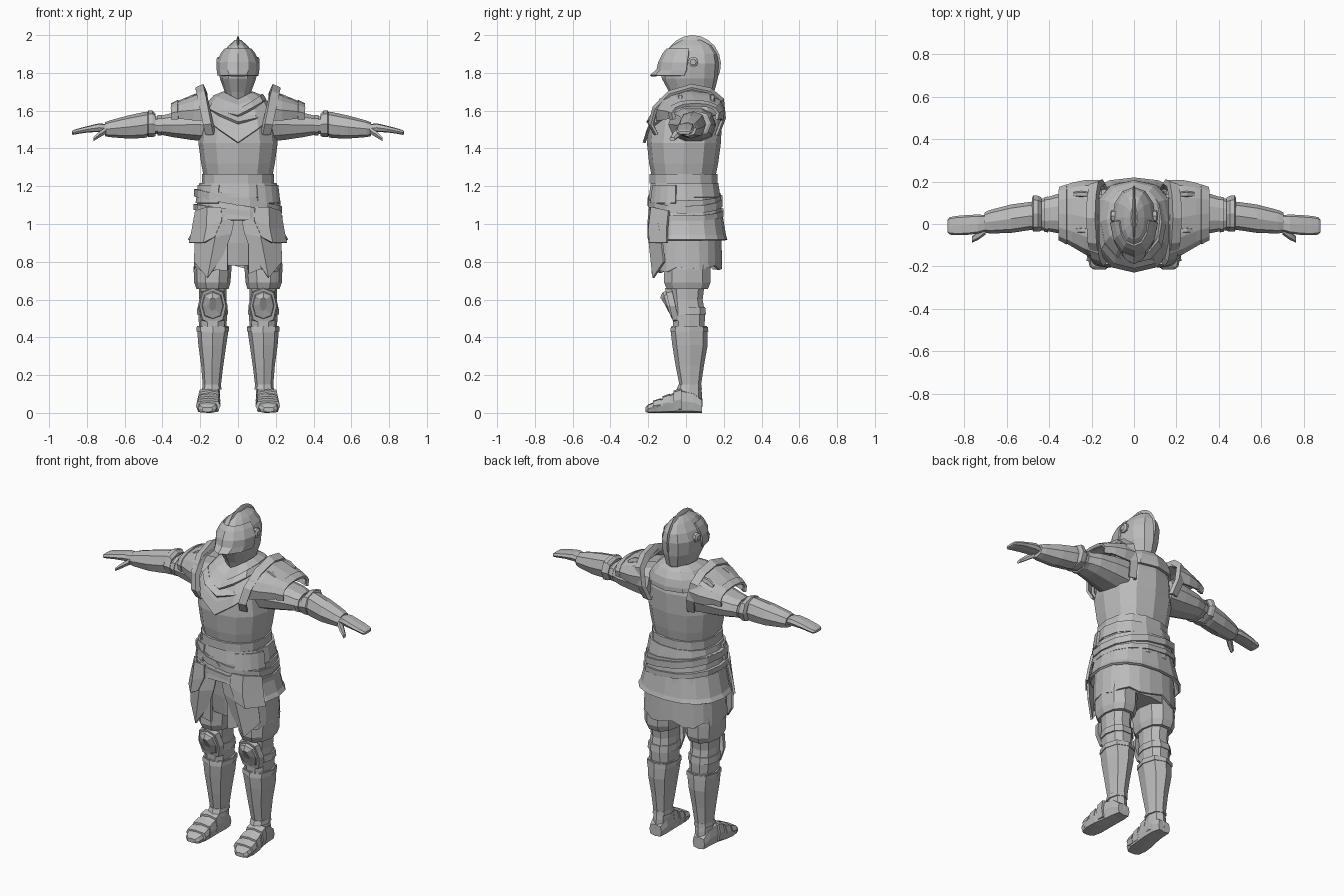
import bpy, bmesh, math
from math import sin, cos, pi

steel = bpy.data.materials.new("steel grey")
steel.diffuse_color = (0.5, 0.5, 0.5, 1)


def ring(axis, t, a0, a1, b0, b1, n=12, arc=(0, 2 * pi), power=0.85, off=None):
    """Squarish oval across an axis; off(angle) shifts points along that axis."""
    full = arc[1] - arc[0] > 6.2
    pts = []
    for i in range(n):
        w = arc[0] + (arc[1] - arc[0]) * i / (n if full else n - 1)
        c, s = cos(w), sin(w)
        a = (a0 + a1) / 2 + (a1 - a0) / 2 * math.copysign(abs(c) ** power, c)
        b = (b0 + b1) / 2 + (b1 - b0) / 2 * math.copysign(abs(s) ** power, s)
        u = t + (off(w) if off else 0)
        pts.append({'z': (a, b, u), 'x': (u, a, b), 'y': (a, u, b)}[axis])
    return pts


def skin(name, rings, closed=True, caps=True, thick=0, mirror=False):
    bm = bmesh.new()
    rows = [[bm.verts.new(p) for p in r] for r in rings]
    n = len(rows[0])
    for r, q in zip(rows, rows[1:]):
        for i in range(n if closed else n - 1):
            j = (i + 1) % n
            bm.faces.new((r[i], r[j], q[j], q[i]))
    if caps:
        bm.faces.new(rows[0][::-1])
        bm.faces.new(rows[-1])
    bmesh.ops.recalc_face_normals(bm, faces=bm.faces)
    me = bpy.data.meshes.new(name)
    bm.to_mesh(me)
    bm.free()
    me.materials.append(steel)
    ob = bpy.data.objects.new(name, me)
    bpy.context.collection.objects.link(ob)
    if thick:
        m = ob.modifiers.new("thickness", 'SOLIDIFY')
        m.thickness, m.offset = thick, 0
    if mirror:
        ob.modifiers.new("mirror", 'MIRROR')
    return ob


def loft(name, axis, secs, n=12, mirror=False, power=0.85, off=None):
    return skin(name, [ring(axis, *s, n=n, power=power, off=off) for s in secs], mirror=mirror)


def band(name, z0, z1, x, y0, y1, tilt=0.0, grow=0.0, thick=0.02):
    """Belt or skirt lame around the waist."""
    f = lambda w: tilt * cos(w)
    skin(name, [ring('z', z1, -x, x, y0, y1, 14, off=f),
                ring('z', z0, -x - grow, x + grow, y0 - grow, y1 + grow, 14, off=f)],
         caps=False, thick=thick)


def vee(w):
    """1 at the centre front, falling in a straight V to 0 at the sides."""
    return 1 - abs(cos(w)) if sin(w) < 0 else 0


# Torso
loft("breastplate", 'z', [
    (1.12, -.17, .17, -.165, .15), (1.22, -.175, .175, -.175, .15), (1.32, -.195, .195, -.195, .17),
    (1.43, -.21, .21, -.207, .185), (1.55, -.19, .19, -.195, .19), (1.63, -.14, .14, -.12, .17),
    (1.66, -.07, .07, -.07, .1)])
skin("scarf", [
    ring('z', 1.695, -.075, .075, -.07, .13, off=lambda w: -.04 * vee(w)),
    ring('z', 1.675, -.125, .125, -.12, .165, off=lambda w: -.05 * vee(w)),
    ring('z', 1.64, -.155, .155, -.165, .19, off=lambda w: -.07 * vee(w)),
    ring('z', 1.60, -.18, .18, -.2, .2, off=lambda w: -.10 * vee(w)),
    ring('z', 1.575, -.19, .19, -.222, .2, off=lambda w: -.145 * vee(w))],
    caps=False, thick=.015)
for k, (z, t) in enumerate([(1.66, .025), (1.625, -.02)]):
    f = lambda w: -.06 * vee(w) + t * cos(w)
    g = .025 * k
    skin("scarf_fold_%d" % (k + 1), [
        ring('z', z, -.125 - g, .125 + g, -.145 - g, .165 + g, off=f),
        ring('z', z - .03, -.145 - g, .145 + g, -.18 - g, .17 + g, off=f)], caps=False, thick=.016)

# Head
loft("helmet", 'z', [
    (1.65, -.05, .05, -.07, .12), (1.70, -.07, .07, -.09, .15), (1.77, -.096, .096, -.128, .168),
    (1.85, -.104, .104, -.137, .175), (1.90, -.084, .084, -.115, .165), (1.945, -.05, .05, -.075, .135),
    (1.975, -.015, .015, -.02, .08)], power=.95)
arc = (pi * 1.02, pi * 1.98)
skin("visor", [
    ring('z', 1.785, -.104, .104, -.187, .18, 7, arc, 1.2),
    ring('z', 1.815, -.108, .108, -.152, .18, 7, arc, 1),
    ring('z', 1.855, -.108, .108, -.143, .18, 7, arc, .95),
    ring('z', 1.90, -.088, .088, -.12, .17, 7, arc, .95),
    ring('z', 1.925, -.068, .068, -.1, .15, 7, arc, .95)], closed=False, caps=False, thick=.01)
crest = []
for i in range(12):
    w = pi * (.9 - 1.08 * i / 11)
    y, z = .035 + .15 * cos(w), 1.845 + .155 * sin(w)
    yi, zi = .03 + .115 * cos(w), 1.845 + .11 * sin(w)
    crest.append([(-.016, yi, zi), (0, y, z), (.016, yi, zi)])
skin("helmet_crest", crest)
loft("visor_pivot", 'x', [(.09, .01, .065, 1.83, 1.885), (.106, .01, .065, 1.83, 1.885),
                          (.114, .022, .053, 1.842, 1.873)], 8, True)

# Shoulders
arch = (-.4, pi + .4)
skin("shoulder_plate", [ring('x', x, a, b, c, d, 9, arch, .85) for x, a, b, c, d in [
    (.165, -.16, .2, 1.49, 1.70), (.23, -.135, .2, 1.50, 1.68), (.29, -.1, .188, 1.52, 1.655),
    (.345, -.068, .168, 1.54, 1.63)]], closed=False, caps=False, thick=.016, mirror=True)
skin("shoulder_edge", [ring('x', x, a, b, c, d, 9, arch, .85) for x, a, b, c, d in [
    (.315, -.09, .18, 1.52, 1.65), (.352, -.07, .168, 1.525, 1.632)]],
    closed=False, caps=False, thick=.016, mirror=True)
# Angular rim: (y, z) points over the shoulder, lowest tips pointing down
arch_pts = [(-.165, 1.475), (-.195, 1.53), (-.17, 1.62), (-.09, 1.70), (.03, 1.735), (.13, 1.715),
            (.195, 1.66), (.205, 1.56), (.17, 1.47)]
rim = []
for dx, k in ((-.012, .9), (-.002, 1), (.035, .93)):
    rim.append([(.135 + .2 * (z - 1.47) + dx, .01 + (y - .01) * k, 1.47 + (z - 1.47) * k) for y, z in arch_pts])
skin("shoulder_rim", rim, closed=False, caps=False, thick=.014, mirror=True)
for k, y in enumerate((-.03, .14)):
    loft("shoulder_strap_%d" % (k + 1), 'x', [(.21, y - .012, y + .012, 1.64, 1.69),
         (.25, y - .015, y + .015, 1.64, 1.685), (.285, y - .012, y + .012, 1.62, 1.66)], 6, True)

# Arms and hands
loft("upper_arm", 'x', [(.15, -.1, .16, 1.43, 1.62), (.25, -.07, .155, 1.442, 1.61),
     (.35, -.045, .145, 1.458, 1.59), (.43, -.03, .12, 1.475, 1.57), (.50, -.02, .1, 1.48, 1.575)], 10, True)
loft("arm_band", 'x', [(.405, -.04, .13, 1.465, 1.58), (.425, -.036, .125, 1.465, 1.58)], 10, True)
loft("elbow_guard", 'x', [(.437, -.033, .125, 1.465, 1.585), (.452, -.036, .133, 1.46, 1.60),
     (.475, -.036, .135, 1.46, 1.60), (.482, -.025, .12, 1.475, 1.585)], 8, True)
loft("forearm_guard", 'x', [(.478, -.028, .105, 1.46, 1.595), (.50, -.03, .103, 1.455, 1.592),
     (.58, -.042, .092, 1.452, 1.575), (.68, -.045, .066, 1.46, 1.548), (.705, -.04, .055, 1.465, 1.538)], 8, True)
loft("hand", 'x', [(.69, -.03, .04, 1.485, 1.528), (.735, -.045, .045, 1.487, 1.533),
     (.79, -.052, .042, 1.485, 1.52), (.84, -.053, .038, 1.478, 1.507), (.87, -.05, .032, 1.472, 1.498),
     (.88, -.04, .02, 1.476, 1.49)], 8, True, .6)
loft("thumb", 'x', [(.70, -.05, .0, 1.475, 1.515), (.735, -.075, -.03, 1.455, 1.49),
     (.765, -.088, -.058, 1.438, 1.46)], 6, True)

# Waist belts and skirt
band("waist_rim", 1.215, 1.265, .183, -.19, .162, thick=.015)
band("upper_lame", 1.14, 1.215, .195, -.18, .165, grow=.012)
band("sword_belt", 1.10, 1.14, .222, -.195, .188, -.045)
band("cross_belt", 1.12, 1.155, .214, -.19, .18, -.03)
band("lower_belt", 1.045, 1.075, .226, -.192, .192, -.03)
band("hip_plate", 1.02, 1.16, .2, -.175, .17, grow=.018)
loft("hips", 'z', [(.78, -.19, .19, -.12, .14), (.9, -.2, .2, -.14, .15), (1.15, -.18, .18, -.16, .14)])
loft("belt_buckle", 'y', [(-.205, -.03, .02, 1.095, 1.14), (-.17, -.03, .02, 1.095, 1.14)], 4, power=.3)
# Curved plates at the hips
skin("hip_guard", [ring('z', 1.205, -.21, .21, -.185, .17, 5, (-1.15, -.2)),
                   ring('z', 1.11, -.222, .222, -.198, .185, 5, (-1.15, -.2))],
     closed=False, caps=False, thick=.014, mirror=True)
# Flared plate, open at the front
flap = (-pi * .36, pi * 1.36)
skin("skirt_plate", [ring('z', 1.06, -.215, .215, -.185, .185, 15, flap),
                     ring('z', .94, -.245, .245, -.193, .205, 15, flap),
                     ring('z', .915, -.26, .26, -.2, .213, 15, flap)],
     closed=False, caps=False, thick=.014)
# Ragged cloth with pointed hems
hem = lambda w: -.035 * abs(sin(3.5 * w + .4)) - .02 * max(0, -sin(w))
cloth = (-pi * .44, pi * 1.44)
skin("skirt_cloth", [ring('z', 1.05, -.2, .2, -.172, .17, 22, cloth),
                     ring('z', .92, -.222, .222, -.178, .182, 22, cloth),
                     ring('z', .79, -.228, .228, -.178, .186, 22, cloth, off=hem)],
     closed=False, caps=False, thick=.014)
# Overlapping front flaps, creased down the middle
skin("front_flap", [[(.01, -.178, 1.07), (.1, -.188, 1.07), (.19, -.15, 1.05)],
                    [(.035, -.18, .95), (.12, -.195, .93), (.225, -.13, .93)],
                    [(.075, -.17, .84), (.16, -.172, .715), (.23, -.115, .80)]],
     closed=False, caps=False, thick=.012, mirror=True)
skin("side_tasset", [[(.09, -.188, 1.09), (.16, -.18, 1.09), (.222, -.09, 1.07)],
                     [(.085, -.196, 1.02), (.165, -.193, .98), (.24, -.1, .97)],
                     [(.125, -.198, .93), (.18, -.19, .9), (.254, -.1, .9)]],
     closed=False, caps=False, thick=.014, mirror=True)

# Legs
loft("thigh", 'z', [(.95, .02, .22, -.12, .14), (.76, .035, .235, -.12, .135), (.69, .04, .232, -.122, .135),
     (.655, .05, .22, -.105, .12)], 10, True)
loft("knee_joint", 'z', [(.70, .06, .21, -.09, .105), (.60, .062, .205, -.078, .092), (.55, .06, .208, -.075, .1),
     (.53, .058, .21, -.075, .105), (.42, .062, .205, -.07, .1)], 10, True)
loft("knee_band", 'z', [(.56, .055, .215, -.075, .105), (.52, .053, .218, -.078, .11)], 10, True)
loft("shin_guard", 'z', [(.46, .05, .218, -.076, .112), (.425, .052, .215, -.08, .115), (.36, .062, .21, -.073, .115),
     (.25, .078, .195, -.055, .095), (.15, .09, .187, -.035, .08), (.14, .095, .18, -.03, .075)], 8, True)
loft("shin_rim", 'z', [(.455, .047, .22, -.08, .117), (.43, .047, .22, -.084, .118)], 8, True)
# Knee cap: rimmed shield leaning forward at the top
tip = lambda w: -.024 * sin(w)
loft("knee_cap_rim", 'y', [(-.055, .055, .213, .465, .665), (-.088, .064, .204, .47, .66)], 8, True, .8, tip)
loft("knee_cap", 'y', [(-.075, .072, .196, .485, .648), (-.1, .08, .188, .5, .638), (-.113, .115, .153, .54, .61)],
     8, True, .8, tip)

# Feet
loft("ankle", 'z', [(.16, .1, .178, -.03, .075), (.10, .095, .185, -.06, .085), (.03, .095, .19, -.07, .088)], 8, True)
loft("foot", 'y', [(.086, .105, .185, 0, .07), (.04, .095, .192, 0, .11), (-.03, .095, .2, 0, .125),
     (-.09, .097, .215, 0, .095), (-.15, .1, .22, 0, .065), (-.2, .115, .21, 0, .045), (-.215, .135, .19, .005, .03)],
     8, True, .5)
for k, (y, h) in enumerate([(-.045, .12), (-.105, .09), (-.155, .066)]):
    loft("foot_plate_%d" % (k + 1), 'y', [(y + .02, .094, .212 + .004 * k, .01, h + .012),
         (y - .02, .093, .216 + .004 * k, .01, h - .002)], 8, True, .5)
loft("ankle_band", 'z', [(.15, .09, .187, -.04, .082), (.125, .088, .19, -.05, .084)], 8, True)
